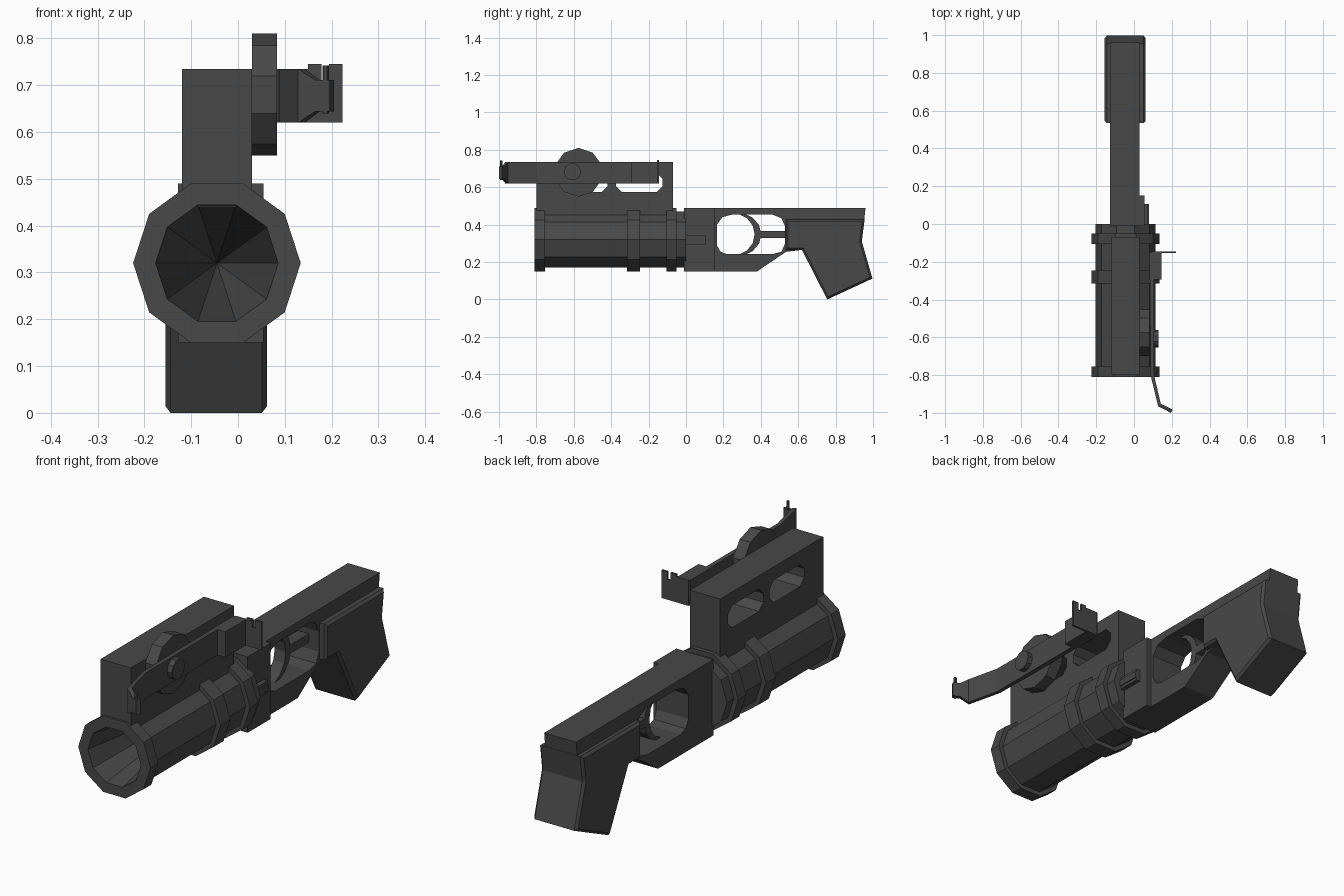
import bpy, bmesh, math
from mathutils import Vector, Matrix

old = bpy.data.objects.get("Cube")
if old:
    bpy.data.objects.remove(old, do_unlink=True)

metal = bpy.data.materials.new("dark_gunmetal_grey")
metal.use_nodes = True
GREY = (0.065, 0.065, 0.065, 1)
metal.diffuse_color = GREY
metal.node_tree.nodes["Principled BSDF"].inputs["Base Color"].default_value = GREY

CX, CZ = -0.045, 0.32  # barrel axis


def finish(name, bm):
    bmesh.ops.recalc_face_normals(bm, faces=bm.faces[:])
    mesh = bpy.data.meshes.new(name)
    bm.to_mesh(mesh)
    bm.free()
    mesh.materials.append(metal)
    ob = bpy.data.objects.new(name, mesh)
    bpy.context.collection.objects.link(ob)
    return ob


def prism(name, pts, lo, hi, axis="x", bevel=0):
    """Extrude an outline along x (y,z points), y (x,z points) or z (x,y points)."""
    place = {"x": lambda a, b, t: (t, a, b),
             "y": lambda a, b, t: (a, t, b),
             "z": lambda a, b, t: (a, b, t)}[axis]
    bm = bmesh.new()
    face = bm.faces.new([bm.verts.new(place(a, b, lo)) for a, b in pts])
    new = bmesh.ops.extrude_face_region(bm, geom=[face])["geom"]
    shift = Vector(place(0, 0, hi - lo))
    bmesh.ops.translate(bm, vec=shift, verts=[g for g in new if isinstance(g, bmesh.types.BMVert)])
    if bevel:
        rim = [e for e in bm.edges if abs(e.verts[0].co.x - e.verts[1].co.x) < 1e-5]
        bmesh.ops.bevel(bm, geom=rim, offset=bevel, segments=1, affect="EDGES")
    return finish(name, bm)


def box(name, x, y, z):
    return prism(name, [(y[0], z[0]), (y[1], z[0]), (y[1], z[1]), (y[0], z[1])], *x)


def ngon(y, z, r, n, turn=0):
    return [(y + r * math.cos(turn + i * math.tau / n), z + r * math.sin(turn + i * math.tau / n))
            for i in range(n)]


def cut(ob, cutters):
    for c in cutters:
        m = ob.modifiers.new("opening", "BOOLEAN")
        m.operation, m.object, m.solver = "DIFFERENCE", c, "EXACT"
    bpy.context.view_layer.update()
    result = bpy.data.meshes.new_from_object(ob.evaluated_get(bpy.context.evaluated_depsgraph_get()))
    ob.modifiers.clear()
    ob.data = result
    for c in cutters:
        bpy.data.objects.remove(c, do_unlink=True)


# Barrel: ten-sided lathe with three raised bands and a tapering bore
BORE, TUBE, BAND = 0.131, 0.158, 0.179
profile = [(-0.06, 0), (-0.81, BORE), (-0.81, BAND)]
for start, end in ((-0.81, -0.755), (-0.315, -0.245), (-0.105, -0.05)):
    if start > -0.8:
        profile += [(start, TUBE), (start, BAND)]
    profile += [(end, BAND), (end, TUBE)]
profile += [(0, TUBE), (0, 0)]
bm = bmesh.new()
line = [bm.verts.new((CX + r, y, CZ)) for y, r in profile]
edges = [bm.edges.new(pair) for pair in zip(line, line[1:])]
bmesh.ops.spin(bm, geom=line + edges, cent=(CX, 0, CZ), axis=(0, 1, 0),
               angle=math.tau, steps=10)
bmesh.ops.remove_doubles(bm, verts=bm.verts[:], dist=1e-4)
finish("barrel", bm)

# Receiver and stock with the trigger opening
receiver = prism("receiver", [(-0.01, 0.15), (0.38, 0.15), (0.535, 0.255), (0.62, 0.265),
                              (0.8, 0.3), (0.95, 0.4), (0.96, 0.49), (-0.01, 0.49)], -0.128, 0.03)
opening = prism("trigger_opening", [(0.165, 0.29), (0.165, 0.40), (0.195, 0.44), (0.25, 0.455),
                                    (0.46, 0.455), (0.51, 0.435), (0.53, 0.39), (0.53, 0.30),
                                    (0.51, 0.255), (0.46, 0.242), (0.22, 0.242), (0.185, 0.255)],
                -0.3, 0.3)
cut(receiver, [opening])
box("receiver_side_block", (0.02, 0.055), (-0.01, 0.152), (0.15, 0.49))
box("side_latch", (0.05, 0.075), (-0.01, 0.105), (0.29, 0.345))
box("side_latch_ridge", (0.05, 0.08), (-0.01, 0.105), (0.303, 0.332))

# Trigger: crescent blade and the bar behind it
angles = [math.radians(a) for a in range(-75, 76, 25)]
outer = [(0.27 + 0.133 * math.cos(a), 0.348 + 0.118 * math.sin(a)) for a in angles]
inner = [(0.255 + 0.112 * math.cos(a), 0.348 + 0.112 * math.sin(a)) for a in reversed(angles)]
prism("trigger", outer + inner, CX - 0.03, CX + 0.025)
box("trigger_bar", (CX - 0.03, CX + 0.025), (0.39, 0.545), (0.328, 0.367))

# Grip with chamfered rims
prism("grip", [(0.535, 0.265), (0.62, 0.265), (0.755, 0.0), (0.997, 0.112), (0.94, 0.31),
               (0.955, 0.428), (0.535, 0.428)], -0.155, 0.062, bevel=0.011)

# Upper mount with two slots right through
mount = box("upper_mount", (-0.12, 0.03), (-0.80, -0.07), (0.44, 0.735))
slots = []
for y0, y1 in ((-0.665, -0.42), (-0.375, -0.125)):
    z0, z1, c = 0.575, 0.675, 0.03
    slots.append(prism("slot", [(y0 + c, z0), (y1 - c, z0), (y1, z0 + c), (y1, z1 - c),
                                (y1 - c, z1), (y0 + c, z1), (y0, z1 - c), (y0, z0 + c)], -0.3, 0.3))
cut(mount, slots)

# Sight: range drum, pivot knob and folding arm
prism("sight_drum", ngon(-0.575, 0.68, 0.13, 10, math.pi / 2), 0.03, 0.083)
prism("sight_knob", ngon(-0.607, 0.683, 0.046, 10), 0.09, 0.13)
prism("sight_arm", [(0.083, -0.15), (0.106, -0.15), (0.106, -0.80), (0.142, -0.952),
                    (0.128, -0.966), (0.088, -0.80)], 0.62, 0.735, "z")

# Front sight: narrowed tip and post
tip = prism("front_sight_tip", [(0.128, -0.966), (0.142, -0.952), (0.175, -0.968), (0.205, -0.983),
                                (0.195, -1.0), (0.165, -0.984)], 0.62, 0.735, "z")
for v in tip.data.vertices:
    if v.co.x > 0.15:
        v.co.z = 0.6775 + (v.co.z - 0.6775) * 0.58
prism("front_sight_post", ngon(0.187, -0.988, 0.007, 6), 0.64, 0.742, "z")

# Rear sight: base block and notched plate
box("rear_sight_base", (0.083, 0.145), (-0.295, -0.15), (0.62, 0.735))
prism("rear_sight_plate", [(0.09, 0.62), (0.223, 0.62), (0.223, 0.745), (0.194, 0.745),
                           (0.194, 0.71), (0.178, 0.71), (0.178, 0.745), (0.15, 0.745),
                           (0.15, 0.735), (0.09, 0.735)], -0.154, -0.145, "y")
